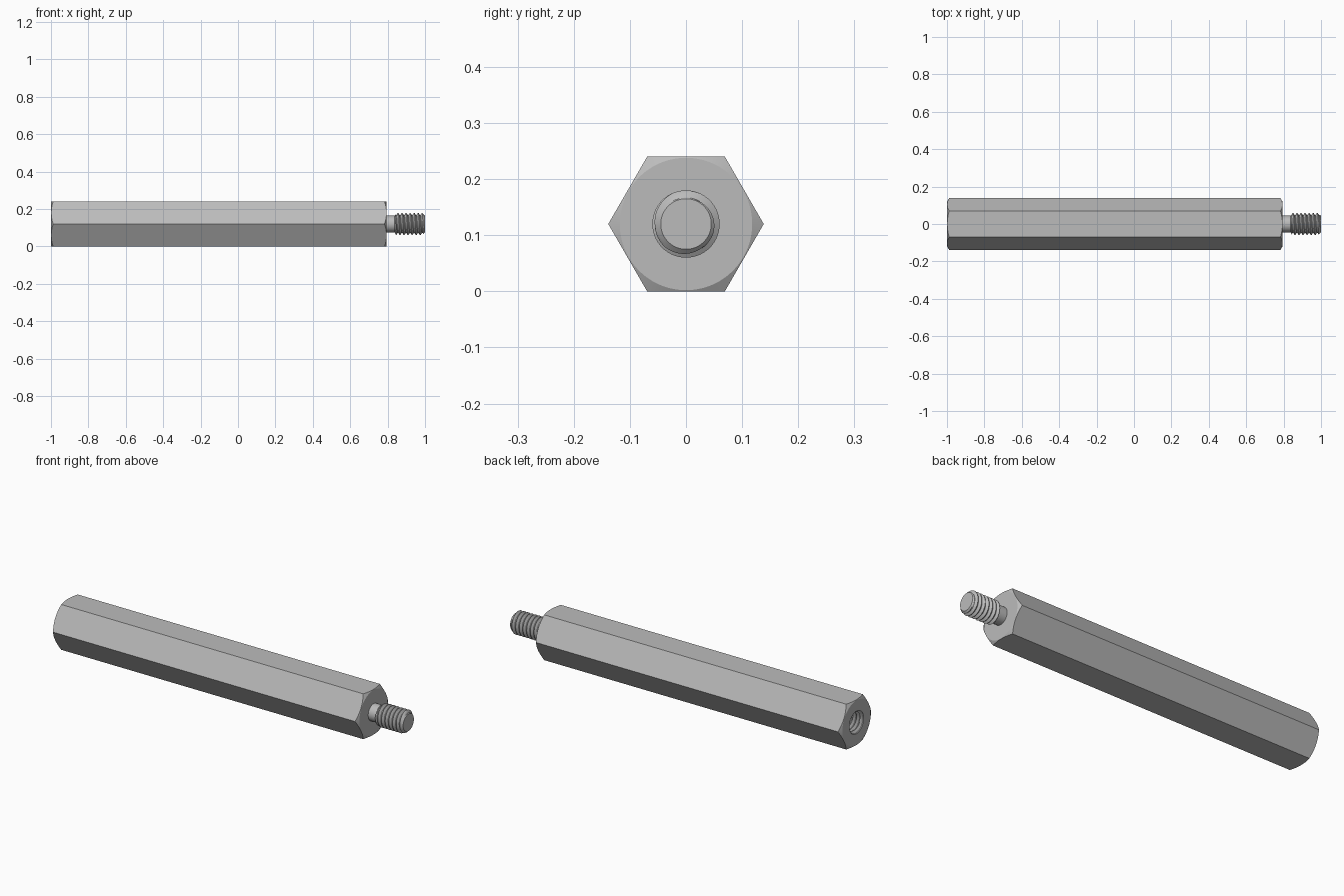
import bpy
import bmesh
from math import sin, cos, tan, pi, radians

old = bpy.data.objects.get("Cube")
if old:
    bpy.data.objects.remove(old)

STEPS = 96            # columns around the long axis
AXIS_Z = 0.12         # height of the long axis
LEFT, SHOULDER, TIP = -1.0, 0.795, 1.0
FLAT = 0.12           # axis to hexagon flat
FACE = 0.118          # radius of the flat end faces
ROOT, CREST = 0.047, 0.06
PITCH = 0.0216
TOOTH = [0, 0, 1/3, 2/3, 1, 1, 2/3, 1/3]   # tooth height over one pitch

steel = bpy.data.materials.new("steel grey")
steel.use_nodes = True
colour = (0.5, 0.5, 0.5, 1)
steel.diffuse_color = colour
steel.node_tree.nodes["Principled BSDF"].inputs["Base Color"].default_value = colour


def loft(name, rings, inward=False):
    """Skin rings of (x, radius) functions of the angle around the axis."""
    bm = bmesh.new()
    grid = []
    for ring in rings:
        row = []
        for j in range(STEPS + 1):
            a = 2 * pi * j / STEPS
            x, r = ring(a)
            row.append(bm.verts.new((x, r * cos(a), AXIS_Z + r * sin(a))))
        grid.append(row)
    for low, high in zip(grid, grid[1:]):
        for j in range(STEPS):
            bm.faces.new((low[j], low[j + 1], high[j + 1], high[j]))
    bmesh.ops.remove_doubles(bm, verts=bm.verts[:], dist=1e-5)
    if inward:
        bmesh.ops.reverse_faces(bm, faces=bm.faces[:])
    mesh = bpy.data.meshes.new(name)
    bm.to_mesh(mesh)
    bm.free()
    mesh.materials.append(steel)
    obj = bpy.data.objects.new(name, mesh)
    bpy.context.collection.objects.link(obj)
    bpy.ops.object.select_all(action='DESELECT')
    obj.select_set(True)
    bpy.context.view_layer.objects.active = obj
    bpy.ops.object.shade_smooth_by_angle(angle=radians(25))
    return obj


def circle(x, r):
    return lambda a: (x, r)


def hexagon(end, direction):
    """Hexagon outline pulled back from the end by a conical chamfer."""
    def ring(a):
        r = FLAT / cos(a % (pi / 3) - pi / 6)
        return end + direction * (r - FACE) * tan(pi / 6), r
    return ring


def thread(start, stop, limit):
    """Helical rings, clamped to start..stop, with the radius limited at the ends."""
    def ring_at(i):
        def ring(a):
            x = start + PITCH * (i / len(TOOTH) + a / (2 * pi) - 1)
            x = min(max(x, start), stop)
            return x, limit(x, ROOT + (CREST - ROOT) * TOOTH[i % len(TOOTH)])
        return ring
    count = int(((stop - start) / PITCH + 1) * len(TOOTH)) + 2
    return [ring_at(i) for i in range(count)]


# Hexagonal body with chamfered ends, open at the bore and the stud
loft("hex_body", [circle(LEFT, CREST), circle(LEFT, FACE), hexagon(LEFT, 1),
                  hexagon(SHOULDER, -1), circle(SHOULDER, FACE),
                  circle(SHOULDER, 0.045)])

# Threaded stud: plain neck, helical thread, chamfered tip
neck_end = 0.838
stud = thread(neck_end, TIP,
              lambda x, r: min(r, 0.045 + (TIP - x), 0.045 + 2 * (x - neck_end)))
loft("threaded_stud", [circle(SHOULDER, 0.045)] + stud + [circle(TIP, 0)])

# Threaded blind bore with a countersunk mouth
bore_end = -0.6
bore = thread(LEFT, bore_end,
              lambda x, r: ROOT if x == bore_end else max(r, CREST - (x - LEFT)))
loft("threaded_bore", bore + [circle(bore_end, 0)], inward=True)
